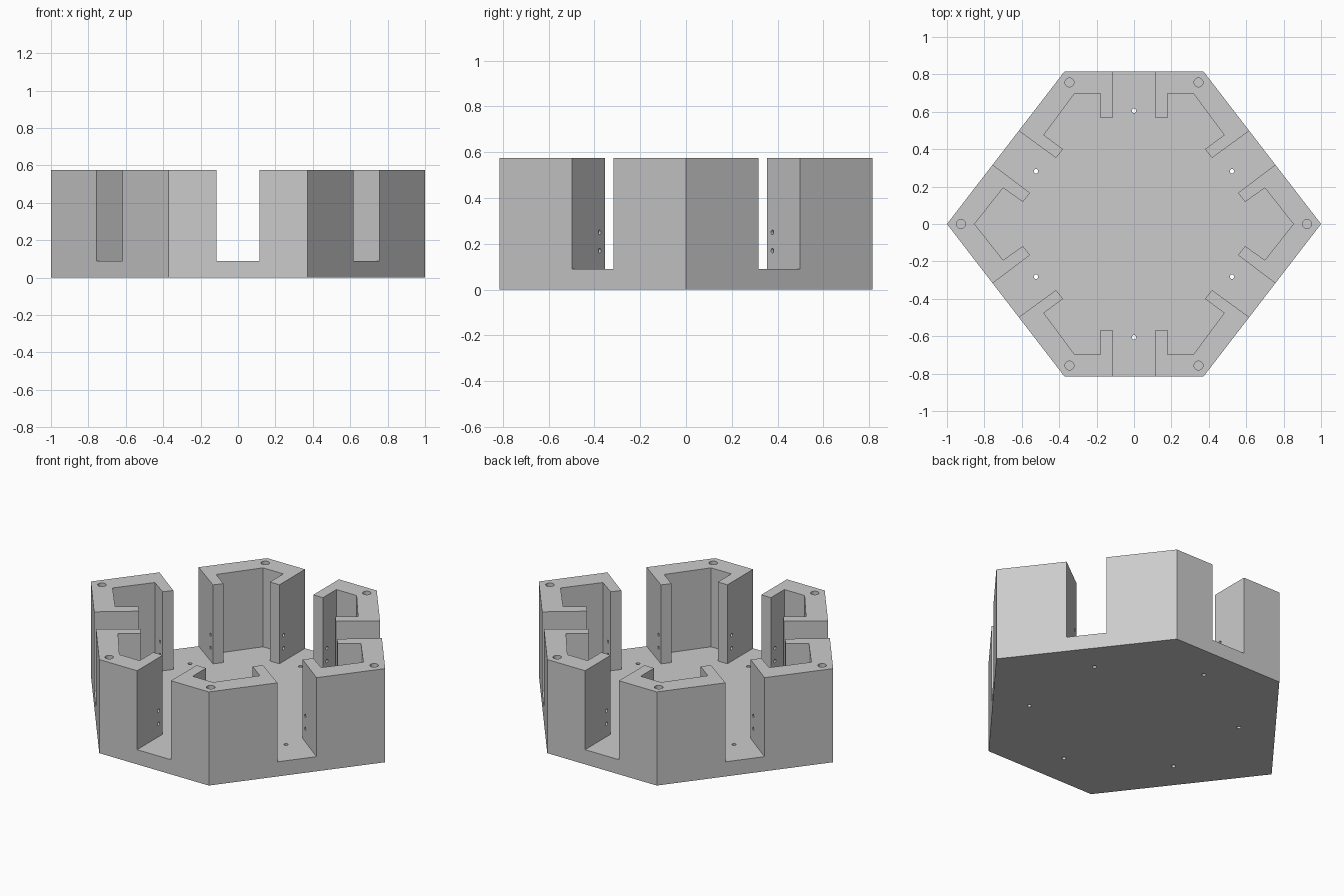
import bpy, bmesh, math
from mathutils import Vector, Matrix

if "Cube" in bpy.data.objects:
    bpy.data.objects.remove(bpy.data.objects["Cube"])

HEIGHT, FLOOR = 0.575, 0.09

grey = bpy.data.materials.new("light_grey")
grey.diffuse_color = (0.6, 0.6, 0.6, 1)
grey.use_nodes = True
grey.node_tree.nodes["Principled BSDF"].inputs["Base Color"].default_value = grey.diffuse_color


def add_prism(bm, outline, z0, z1):
    """Extrude a counter-clockwise outline from z0 to z1."""
    face = bm.faces.new([bm.verts.new((x, y, z0)) for x, y in outline])
    top = bmesh.ops.extrude_face_region(bm, geom=[face])["geom"]
    verts = [v for v in top if isinstance(v, bmesh.types.BMVert)]
    bmesh.ops.translate(bm, verts=verts, vec=(0, 0, z1 - z0))


def add_rod(bm, centre, axis, radius, length):
    turn = Vector(axis).to_track_quat('Z', 'Y').to_matrix().to_4x4()
    bmesh.ops.create_cone(bm, cap_ends=True, segments=24, radius1=radius, radius2=radius,
                          depth=length, matrix=Matrix.Translation(centre) @ turn)


def finish(bm, name):
    bmesh.ops.recalc_face_normals(bm, faces=bm.faces)
    mesh = bpy.data.meshes.new(name)
    bm.to_mesh(mesh)
    bm.free()
    obj = bpy.data.objects.new(name, mesh)
    bpy.context.collection.objects.link(obj)
    mesh.materials.append(grey)
    return obj


def cut(target, cutter):
    mod = target.modifiers.new("cut", 'BOOLEAN')
    mod.operation, mod.solver, mod.object = 'DIFFERENCE', 'EXACT', cutter
    bpy.context.view_layer.objects.active = target
    bpy.ops.object.modifier_apply(modifier=mod.name)
    bpy.data.objects.remove(cutter)


# Hexagonal block
bm = bmesh.new()
add_prism(bm, [(1, 0), (0.372, 0.815), (-0.372, 0.815),
               (-1, 0), (-0.372, -0.815), (0.372, -0.815)], 0, HEIGHT)
frame = finish(bm, "hexagonal_frame")

# Central hollow with six open slots and six corner pockets, mirrored from one quarter
quarter = [(0.852, 0), (0.70, 0.193), (0.594, 0.118), (0.556, 0.166), (0.952, 0.466),
           (0.813, 0.641), (0.417, 0.353), (0.38, 0.40), (0.482, 0.476), (0.318, 0.697),
           (0.18, 0.697), (0.18, 0.566), (0.115, 0.566), (0.115, 1.0)]
half = quarter + [(-x, y) for x, y in reversed(quarter)]
outline = half + [(x, -y) for x, y in reversed(half[1:-1])]
bm = bmesh.new()
add_prism(bm, outline, FLOOR, HEIGHT + 0.2)
cut(frame, finish(bm, "hollow_cutter"))

# Blind holes in the tops of the corner posts
bm = bmesh.new()
for x, y in [(0.925, 0), (-0.925, 0)] + [(sx * 0.345, sy * 0.757) for sx in (1, -1) for sy in (1, -1)]:
    add_rod(bm, (x, y, HEIGHT), (0, 0, 1), 0.024, 0.4)
cut(frame, finish(bm, "post_hole_cutter"))

# Floor holes and pairs of screw holes across each slot
slots = [((0, s * 0.606), (1, 0)) for s in (1, -1)]
slots += [((sx * 0.524, sy * 0.282), (-sx * 0.61, sy * 0.793)) for sx in (1, -1) for sy in (1, -1)]
bm = bmesh.new()
for (x, y), (dx, dy) in slots:
    add_rod(bm, (x, y, 0.05), (0, 0, 1), 0.012, 0.16)
    for z in (0.17, 0.25):
        add_rod(bm, (x, y, z), (dx, dy, 0), 0.01, 0.42)
cut(frame, finish(bm, "screw_hole_cutter"))
